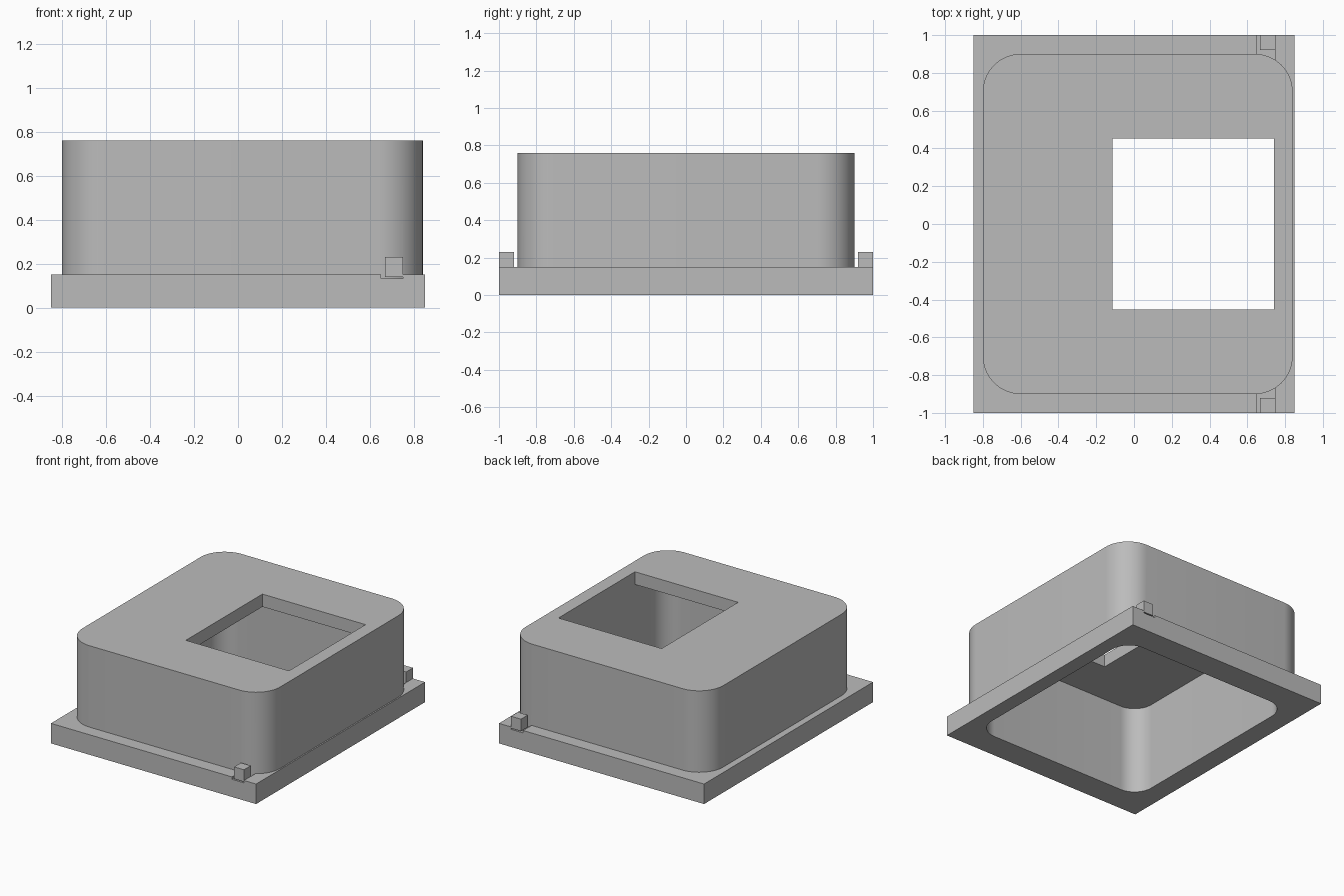
import bpy
import bmesh
from math import cos, sin, pi, radians

cube = bpy.data.objects.get("Cube")
if cube:
    bpy.data.objects.remove(cube, do_unlink=True)

grey = bpy.data.materials.new("plain grey")
grey.use_nodes = True
grey.diffuse_color = (0.5, 0.5, 0.5, 1)
grey.node_tree.nodes["Principled BSDF"].inputs["Base Color"].default_value = (0.5, 0.5, 0.5, 1)


def block(name, x, y, z, radius=0, steps=16):
    """Upright block between (min, max) ranges, with optional rounded corners."""
    bm = bmesh.new()
    outline = []
    corners = [(x[1], y[1], -1, -1), (x[0], y[1], 1, -1), (x[0], y[0], 1, 1), (x[1], y[0], -1, 1)]
    for i, (cx, cy, sx, sy) in enumerate(corners):
        count = steps + 1 if radius else 1
        for k in range(count):
            a = (i + k / steps) * pi / 2
            px = cx + sx * radius + radius * cos(a)
            py = cy + sy * radius + radius * sin(a)
            outline.append(bm.verts.new((px, py, z[0])))
    bottom = bm.faces.new(outline)
    grown = bmesh.ops.extrude_face_region(bm, geom=[bottom], use_keep_orig=True)
    top = [v for v in grown["geom"] if isinstance(v, bmesh.types.BMVert)]
    bmesh.ops.translate(bm, verts=top, vec=(0, 0, z[1] - z[0]))
    bmesh.ops.recalc_face_normals(bm, faces=bm.faces)
    mesh = bpy.data.meshes.new(name)
    bm.to_mesh(mesh)
    bm.free()
    mesh.materials.append(grey)
    obj = bpy.data.objects.new(name, mesh)
    bpy.context.collection.objects.link(obj)
    return obj


def combine(target, tool, operation):
    """Apply a boolean and discard the tool object."""
    bpy.ops.object.select_all(action="DESELECT")
    bpy.context.view_layer.objects.active = target
    target.select_set(True)
    mod = target.modifiers.new("cut", "BOOLEAN")
    mod.operation = operation
    mod.solver = "EXACT"
    mod.object = tool
    bpy.ops.object.modifier_apply(modifier=mod.name)
    bpy.data.objects.remove(tool, do_unlink=True)


# Flat flange with a shallow open slot at each end
housing = block("housing", (-0.85, 0.85), (-1, 1), (0, 0.15))
for side in (-1, 1):
    span = sorted((side * 0.84, side * 1.1))
    combine(housing, block("slot", (0.65, 0.75), span, (0.132, 0.3)), "DIFFERENCE")

# Rounded body, hollowed from below, with a square window in the top
combine(housing, block("body", (-0.8, 0.84), (-0.9, 0.9), (0.05, 0.76), 0.2), "UNION")
combine(housing, block("cavity", (-0.7, 0.74), (-0.8, 0.8), (-0.1, 0.665), 0.15), "DIFFERENCE")
combine(housing, block("window", (-0.115, 0.74), (-0.453, 0.453), (0.55, 0.9)), "DIFFERENCE")
bpy.ops.object.shade_smooth_by_angle(angle=radians(30))

# Small locating posts in the slots
for name, side in (("front_post", -1), ("back_post", 1)):
    block(name, (0.668, 0.75), sorted((side * 0.92, side)), (0.14, 0.23))
